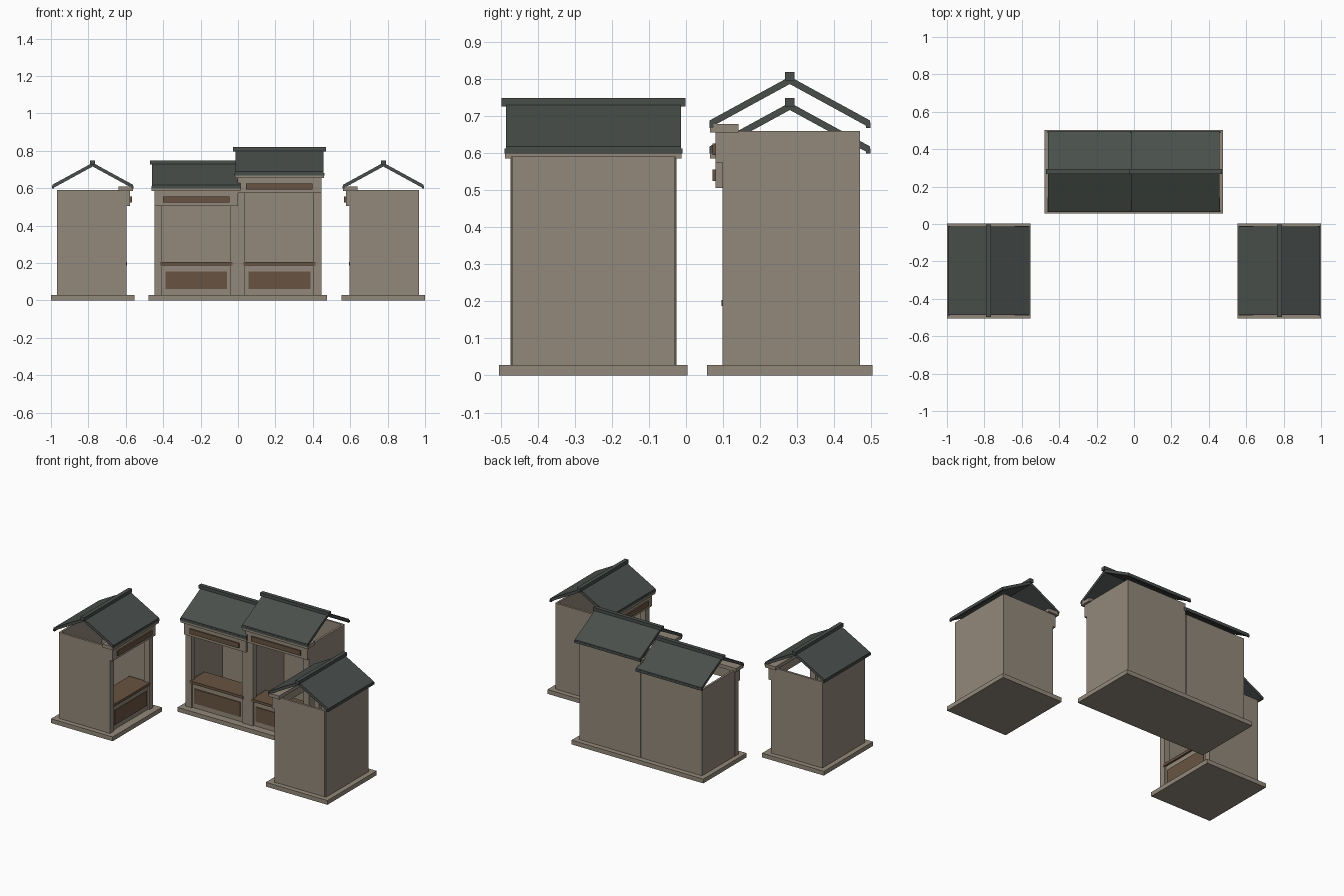
import bpy, bmesh, math
from mathutils import Matrix

if "Cube" in bpy.data.objects:
    bpy.data.objects.remove(bpy.data.objects["Cube"])


def make_mat(name, rgb):
    m = bpy.data.materials.new(name)
    m.diffuse_color = (*rgb, 1)
    m.use_nodes = True
    m.node_tree.nodes["Principled BSDF"].inputs["Base Color"].default_value = m.diffuse_color
    return m


STONE = make_mat("warm beige", (0.29, 0.25, 0.195))
SLATE = make_mat("dark slate", (0.067, 0.078, 0.071))
WOOD = make_mat("brown wood", (0.14, 0.088, 0.053))


def finish(name, bm, mat, place):
    bmesh.ops.recalc_face_normals(bm, faces=bm.faces)
    me = bpy.data.meshes.new(name)
    bm.to_mesh(me)
    bm.free()
    me.materials.append(mat)
    ob = bpy.data.objects.new(name, me)
    ob.matrix_world = place
    bpy.context.collection.objects.link(ob)


def box(name, x, y, z, mat, place):
    bm = bmesh.new()
    bmesh.ops.create_cube(bm, size=1)
    for v in bm.verts:
        for i, (a, b) in enumerate((x, y, z)):
            v.co[i] = a if v.co[i] < 0 else b
    finish(name, bm, mat, place)


def roof_slope(name, half, side, ridge, mat, place):
    # sloped slab with vertical end cuts, extruded along x
    drop, t, reach = 0.118, 0.020, 0.216
    prof = [(0, ridge), (side * reach, ridge - drop),
            (side * reach, ridge - drop - t), (0, ridge - t)]
    bm = bmesh.new()
    f = bm.faces.new([bm.verts.new((-half, y, z)) for y, z in prof])
    ext = bmesh.ops.extrude_face_region(bm, geom=[f])["geom"]
    bmesh.ops.translate(bm, vec=(2 * half, 0, 0),
                        verts=[v for v in ext if isinstance(v, bmesh.types.BMVert)])
    finish(name, bm, mat, place)


def stall(label, cx, cy, angle, top):
    """One stall facing local -y; top is the height of its walls."""
    p = Matrix.Translation((cx, cy, 0)) @ Matrix.Rotation(math.radians(angle), 4, 'Z')

    def b(part, x, y, z, mat=STONE):
        box(f"{label}_{part}", x, y, z, mat, p)

    # plinth and shell, open at the top
    b("base", (-0.254, 0.254), (-0.223, 0.223), (0, 0.028))
    b("back_wall", (-0.22, 0.22), (0.178, 0.19), (0.028, top))
    for s, n in ((-1, "left"), (1, "right")):
        b(n + "_wall", sorted((s * 0.208, s * 0.222)), (-0.17, 0.18), (0.028, top))
        b(n + "_front_post", sorted((s * 0.183, s * 0.224)), (-0.182, -0.145), (0.028, top))

    # counter with panelled front
    b("counter_front", (-0.183, 0.183), (-0.172, -0.158), (0.028, 0.187))
    b("counter_panel", (-0.165, 0.165), (-0.178, -0.171), (0.06, 0.155), WOOD)
    b("counter_top", (-0.193, 0.193), (-0.184, -0.03), (0.187, 0.204), WOOD)

    # lintel, sign board and eave beam
    b("lintel", (-0.224, 0.224), (-0.2, -0.18), (top - 0.085, top - 0.005))
    b("sign_board", (-0.178, 0.178), (-0.209, -0.2), (top - 0.066, top - 0.034), WOOD)
    b("eave_beam", (-0.238, 0.238), (-0.215, -0.139), (top - 0.005, top + 0.018))

    # open gable roof with ridge cap and eave trims
    ridge = top + 0.146
    for s, n in ((-1, "front"), (1, "back")):
        roof_slope(f"{label}_{n}_roof", 0.236, s, ridge, SLATE, p)
        b(n + "_eave_trim", (-0.24, 0.24), sorted((s * 0.206, s * 0.217)),
          (top + 0.008, top + 0.022), SLATE)
    b("ridge_cap", (-0.248, 0.248), (-0.013, 0.013), (ridge - 0.01, ridge + 0.013), SLATE)


# two joined stalls at the back, one facing inward at each side
stall("middle_left_stall", -0.2235, 0.28, 0, 0.59)
stall("middle_right_stall", 0.2215, 0.28, 0, 0.66)
stall("left_stall", -0.777, -0.25, 90, 0.59)
stall("right_stall", 0.777, -0.25, -90, 0.59)
